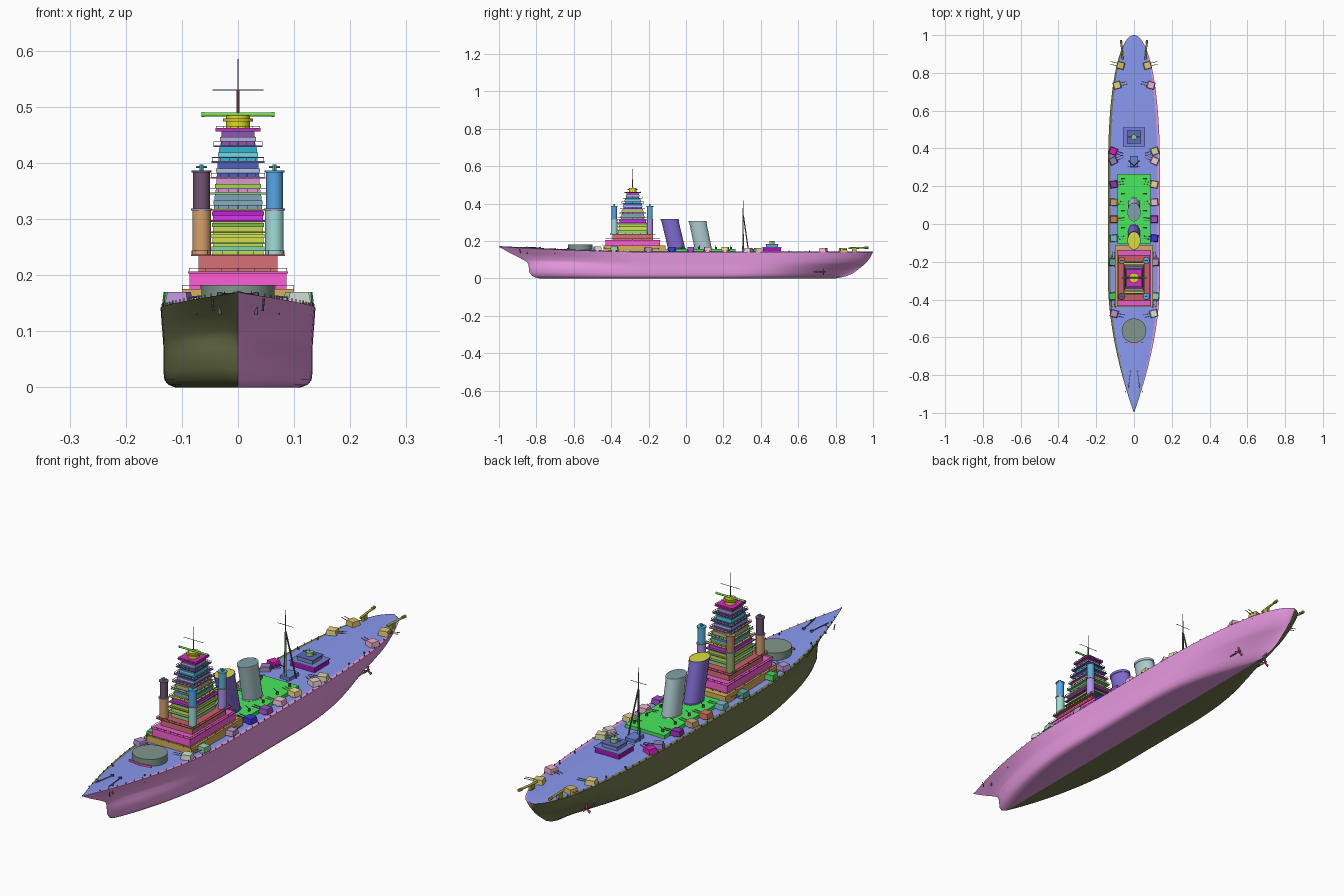
import bpy, bmesh, math
from mathutils import Matrix, Vector

if "Cube" in bpy.data.objects:
    bpy.data.objects.remove(bpy.data.objects["Cube"])

# Part colours as they look under studio light
COLORS = {
    "hull_starboard": "AF73AA", "hull_port": "555B3C", "main_deck": "6672B4", "barbette": "5F7069",
    "breakwater": "C8468C", "midship_platform": "37AF46", "base_house": "A08246", "lower_house": "C846A0",
    "lower_house_roof": "B04696", "middle_house": "A0555A", "middle_house_roof": "964650",
    "top_platform": "AA1E96", "director": "AAA51E", "director_roof": "A09628", "range_finder": "5AA53C",
    "range_finder_end": "5AA53C", "foremast": "7D465A", "foremast_top": "503C46", "front_funnel": "5F509B",
    "rear_funnel": "82989B", "front_funnel_cap": "A5A52D", "rear_funnel_cap": "5F7882", "aft_house": "82148C",
    "aft_house_roof": "5A5FA0", "aft_upper_house": "5F6E96", "aft_upper_roof": "46508C",
    "aft_director": "6E9B64", "aft_range_finder": "64A064", "mainmast": "508246", "mast_leg": "464B46",
    "mast_house": "5064A0", "corner_tower_ring": "7D7396", "corner_director": "3C96A0",
    "corner_range_finder": "46A0A0", "stern_tubes": "828232", "light_guns": "3C5046", "propeller": "A03C6E",
    "rail_posts": "463C46", "bridge_rails": "6E5A69", "anchor_gear_and_bollards": "46505A", "rudder": "96648F"}


def paint(ob, code):
    mat = bpy.data.materials.get(code) or bpy.data.materials.new(code)
    rgb = [min(1, int(code[i:i + 2], 16) / 255 * 1.33) ** 2.2 for i in (0, 2, 4)]
    mat.diffuse_color = (*rgb, 1)
    mat.use_nodes = True
    mat.node_tree.nodes["Principled BSDF"].inputs["Base Color"].default_value = mat.diffuse_color
    ob.data.materials.append(mat)


def finish(name, bm, smooth=False, color=None):
    bmesh.ops.remove_doubles(bm, verts=bm.verts, dist=1e-5)
    bmesh.ops.recalc_face_normals(bm, faces=bm.faces)
    me = bpy.data.meshes.new(name)
    bm.to_mesh(me)
    bm.free()
    if smooth:
        me.shade_smooth()
        me.set_sharp_from_angle(angle=math.radians(35))
    ob = bpy.data.objects.new(name, me)
    bpy.context.collection.objects.link(ob)
    paint(ob, color or COLORS.get(name, "5A555F"))
    return ob


def add_box(bm, c, z0, z1, h0, h1=None):
    """Box or frustum: centre (x, y), half sizes below and above."""
    r = [[bm.verts.new((c[0] + sx * h[0], c[1] + sy * h[1], z))
          for sx, sy in ((-1, -1), (1, -1), (1, 1), (-1, 1))] for z, h in ((z0, h0), (z1, h1 or h0))]
    bm.faces.new(r[0][::-1])
    bm.faces.new(r[1])
    for i in range(4):
        bm.faces.new((r[0][i], r[0][i - 3], r[1][i - 3], r[1][i]))
    return r[0] + r[1]


def add_tube(bm, a, b, r, r2=None, n=12):
    a, b = Vector(a), Vector(b)
    d = b - a
    m = Matrix.Translation((a + b) / 2) @ d.to_track_quat('Z', 'Y').to_matrix().to_4x4()
    bmesh.ops.create_cone(bm, cap_ends=True, segments=n, radius1=r,
                          radius2=r if r2 is None else r2, depth=d.length, matrix=m)


def box(name, *args, color=None):
    bm = bmesh.new()
    add_box(bm, *args)
    return finish(name, bm, color=color)


def tube(name, a, b, r, r2=None, n=24, color=None):
    bm = bmesh.new()
    add_tube(bm, a, b, r, r2, n)
    return finish(name, bm, True, color)


def deck_z(y):
    return 0.141 + 0.028 * max(0, (-y - 0.2) / 0.8) ** 1.5


def half_width(s, w=.138, be=1, se=.5):
    if s < -0.3:
        return w * max(0, 1 - ((-s - 0.3) / 0.7) ** 1.8) ** be
    return w * max(0, 1 - (max(0, s - 0.2) / 0.8) ** 2.6) ** se


# Hull waterlines: height fraction, bow y, stern y, half beam, bow and stern fullness
LEVELS = [(0, -.78, .80, .112, 1.0, 1.6), (.03, -.805, .825, .124, .9, 1.6),
          (.09, -.825, .86, .131, .85, 1.6), (.2, -.838, .895, .133, .8, 1.5),
          (.42, -.842, .935, .133, .8, 1.1), (.52, -.85, .952, .133, .95, .85),
          (.62, -.88, .967, .134, 1.1, .7), (.8, -.94, .986, .136, 1.1, .58), (1, -1, 1, .138, 1, .5)]
parts = {"hull_port": [], "hull_starboard": [], "main_deck": []}
for i in range(73):
    s = -math.cos(math.pi * i / 72)
    side = [(0, -.78 * (1 - s) / 2 + .8 * (1 + s) / 2, 0)]
    for t, y0, y1, w, be, se in LEVELS:
        side.append((half_width(s, w, be, se), (y0 + y1) / 2 + s * (y1 - y0) / 2, t * deck_z(s)))
    x, y, z = side[-1]
    deck = [(x * k, y, z + (1 - k * k) * .004) for k in (-.9, -.5, 0, .5, .9)]
    parts["main_deck"].append(deck)
    parts["hull_starboard"].append(side + deck[-1:])
    parts["hull_port"].append([(-a, b, c) for a, b, c in side + deck[-1:]])
for name, cols in parts.items():
    bm = bmesh.new()
    vs = [[bm.verts.new(p) for p in c] for c in cols]
    for p, c in zip(vs, vs[1:]):
        for k in range(len(c) - 1):
            bm.faces.new((p[k], c[k], c[k + 1], p[k + 1]))
    finish(name, bm, True)

# Deck edge rail posts, anchor gear, bollards, breakwater and barbette
rail, gear, brk = bmesh.new(), bmesh.new(), bmesh.new()
for sx in (-1, 1):
    for i in range(48):
        y = -.92 + i * .039
        add_box(rail, (sx * (half_width(y) - .003), y), deck_z(y) - .002, deck_z(y) + .006, (.001, .001))
    add_tube(gear, (sx * .018, -.78, .164), (sx * .03, -.87, .167), .002, n=6)
    add_tube(gear, (sx * .018, -.78, .155), (sx * .018, -.78, .168), .006)
    add_tube(gear, (sx * .044, -.885, .136), (sx * .046, -.89, .158), .002, n=6)
    for y in (-.85, -.7, .55, .66, .9):
        x = sx * (half_width(y) - .016)
        add_tube(gear, (x, y, .13), (x, y, deck_z(y) + .008), .003)
    v = add_box(brk, (sx * .025, -.635), .145, .163, (.026, .002))
    bmesh.ops.rotate(brk, verts=v, cent=(0, -.64, 0), matrix=Matrix.Rotation(sx * .2, 3, 'Z'))
finish("rail_posts", rail)
finish("anchor_gear_and_bollards", gear)
finish("breakwater", brk)
tube("barbette", (0, -.565, .14), (0, -.565, .182), .065, n=48)

# Bridge base houses and midship platform
CY = -.285
box("midship_platform", (0, .08), .13, .158, (.088, .185))
box("base_house", (0, -.275), .135, .175, (.1, .165))
for nm, z0, z1, hx, hy in (("lower_house", .175, .204, .086, .145), ("lower_house_roof", .203, .206, .089, .148),
                           ("middle_house", .205, .235, .07, .108), ("middle_house_roof", .234, .237, .084, .122)):
    box(nm, (0, CY), z0, z1, (hx, hy))

# Stacked bridge tiers: bottom, top, half x, half y, wall / roof / window colours
TIERS = [(.236, .258, .048, .08, "8CA03C", "648C64", "5AA082"), (.258, .278, .048, .078, "96A532", "50783C", "A0AA46"),
         (.278, .298, .047, .077, "919B3C", "78328C", "5A8C3C"), (.298, .318, .047, .075, "A028AA", "96A03C", "8C1EA0"),
         (.318, .347, .045, .065, "5A7887", "64A050", "64828C"), (.347, .375, .042, .06, "A06E96", "8C5A78", "78A03C"),
         (.375, .403, .04, .053, "3C468C", "5A5082", "8291A0"), (.403, .431, .037, .045, "28829A", "4B466E", "5AA0AA"),
         (.431, .459, .033, .037, "644182", "6E3C78", "8C82A0")]
for z0, z1, hx, hy, wall, roof, glass in TIERS:
    box("bridge_tier", (0, CY), z0, z1, (hx - .002, hy - .003), (hx - .004, hy - .005), color=wall)
    box("bridge_roof", (0, CY), z1 - .003, z1, (hx + .007, hy + .007), color=roof)
    box("bridge_windows", (0, CY), z0 + .008, z0 + .015, (hx - .001, hy - .001), color=glass)
rails = bmesh.new()
for z, hx, hy in [(.175, .099, .16), (.206, .087, .146), (.237, .082, .12)] + [
        (t[1], t[2] + .006, t[3] + .006) for t in TIERS[3:]]:
    for sg in (-1, 1):
        add_box(rails, (0, CY + sg * hy), z + .006, z + .007, (hx, .0005))
        add_box(rails, (sg * hx, CY), z + .006, z + .007, (.0005, hy))
        for k in range(-3, 4):
            add_box(rails, (k / 3 * hx, CY + sg * hy), z, z + .007, (.0005, .0005))
            add_box(rails, (sg * hx, CY + k / 3 * hy), z, z + .007, (.0005, .0005))
finish("bridge_rails", rails)

# Main director, range finder and foremast
box("top_platform", (0, CY), .459, .462, (.04, .045))
tube("director", (0, CY, .46), (0, CY, .484), .021, n=32)
tube("director_roof", (0, CY, .474), (0, CY, .479), .027)
tube("range_finder", (-.065, CY, .486), (.065, CY, .486), .0038)
for sx in (-1, 1):
    tube("range_finder_end", (sx * .06, CY, .486), (sx * .065, CY, .486), .0045)
tube("foremast", (0, CY, .48), (0, CY, .53), .0025, n=10)
tube("foremast_top", (0, CY, .53), (0, CY, .585), .001, n=8)
tube("fore_yard", (-.045, CY, .53), (.045, CY, .53), .001, n=8)

# Four corner towers with small directors
for sx, y, low, up in ((-1, -.383, "A07850", "554155"), (1, -.383, "78A5A0", "417DAF"),
                       (-1, -.193, "6E7D50", "8C5F4B"), (1, -.193, "826EB4", "4682A5")):
    x = sx * .065
    tube("corner_tower_lower", (x, y, .235), (x, y, .316), .0165, color=low)
    tube("corner_tower_ring", (x, y, .315), (x, y, .319), .019)
    tube("corner_tower_upper", (x, y, .318), (x, y, .385), .0148, color=up)
    tube("corner_tower_cap", (x, y, .383), (x, y, .386), .018, color=up)
    tube("corner_director", (x, y, .385), (x, y, .397), .004, n=10)
    tube("corner_range_finder", (x - .01, y, .393), (x + .01, y, .393), .0018, n=8)

# Raked oval funnels with recessed caps
for nm, yb, yt, zt in (("front_funnel", -.048, -.088, .318), ("rear_funnel", .094, .062, .306)):
    for name, rings in ((nm, ((0, 1.08), (.06, 1.08), (.07, 1), (.93, 1), (.935, 1.05), (1, 1.05), (1, .97), (.98, .97))),
                        (nm + "_cap", ((.98, 1), (.998, 1)))):
        bm, prev = bmesh.new(), None
        for f, k in rings:
            ring = [bm.verts.new((.033 * k * math.cos(a), yb + (yt - yb) * f + .046 * k * math.sin(a),
                                  .15 + (zt - .15) * f)) for a in (math.pi * i / 18 for i in range(36))]
            for i in range(36 if prev else 0):
                bm.faces.new((prev[i], prev[i - 1], ring[i - 1], ring[i]))
            prev = ring
        bm.faces.new(prev)
        finish(name, bm, True)

# Tripod mainmast
tube("mainmast", (0, .305, .14), (0, .305, .34), .0045, .003)
tube("mainmast_top", (0, .305, .34), (0, .305, .425), .002, .001, n=10)
for sx in (-1, 1):
    tube("mast_leg", (sx * .028, .335, .14), (0, .307, .335), .003, n=10)
tube("main_yard", (-.035, .305, .365), (.035, .305, .365), .001, n=8)
box("mast_house", (0, .33), .14, .158, (.022, .03))

# Aft control house
for nm, z0, z1, hx, hy in (("aft_house", .135, .165, .054, .047), ("aft_house_roof", .164, .167, .058, .051),
                           ("aft_upper_house", .167, .182, .034, .031), ("aft_upper_roof", .181, .184, .038, .035)):
    box(nm, (0, .46), z0, z1, (hx, hy))
tube("aft_director", (0, .46, .184), (0, .46, .199), .014)
tube("aft_range_finder", (-.028, .46, .195), (.028, .46, .195), .0025, n=10)
tube("aft_antenna", (0, .46, .199), (0, .46, .212), .001, n=8)

# Twin gun houses on both sides: x, y, base z, heading, port and starboard colours
GUNS = [(.105, .21, .143, 80, "6E2882", "AFA56E"), (.105, .115, .143, 95, "96785A", "B48CA0"),
        (.105, .025, .143, 90, "A05A46", "783C96"), (.105, -.075, .143, 85, "5A8C96", "2D2DA0"),
        (.108, .385, .138, 110, "A01E8C", "A0A078"), (.108, .335, .138, 65, "6E5F8C", "B09BA0"),
        (.112, -.2, .143, 5, "4B7D78", "8C6E96"), (.114, -.385, .146, 175, "3C9646", "6E9B82"),
        (.103, -.475, .146, 105, "8C6EA0", "A0AAA0"), (.088, .735, .138, 75, "AA9B64", "B4829B"),
        (.073, .84, .138, -75, "A08C4B", "A5965A")]
for gx, gy, gz, deg, port, star in GUNS:
    for sx in (-1, 1):
        bm = bmesh.new()
        add_box(bm, (0, -.002), .004, .024, (.019, .021), (.017, .017))
        add_tube(bm, (0, 0, -.006), (0, 0, .006), .016, n=20)
        for bx in (-.007, .007):
            add_tube(bm, (bx, .01, .014), (bx, .054, .017), .0018, .0014, n=8)
        ob = finish("gun_house", bm, color=port if sx < 0 else star)
        ob.location = (sx * gx, gy, gz)
        ob.rotation_euler.z = sx * math.radians(deg)

# Light guns on the midship platform, stern tubes, shafts, propellers and rudder
guns, tubes, shafts, props = (bmesh.new() for _ in range(4))
for sx in (-1, 1):
    for y in (.24, .16, .07, -.02):
        x = sx * .064
        add_tube(guns, (x, y, .157), (x, y, .168), .005)
        add_tube(guns, (x, y, .167), (x - sx * .016, y, .176), .0015, n=6)
    add_tube(tubes, (sx * .06, .87, .162), (sx * .068, .965, .164), .0045)
    add_tube(tubes, (sx * .067, .955, .164), (sx * .069, .975, .164), .006, n=8)
    add_box(tubes, (sx * .063, .9), .136, .162, (.006, .012))
    add_tube(shafts, (sx * .068, .66, .037), (sx * .068, .745, .034), .0028, n=10)
    for k in range(3):
        v = add_box(props, (sx * .068, .735), .036, .053, (.003, .001), (.006, .0015))
        bmesh.ops.rotate(props, verts=v, cent=(sx * .068, .735, .034), matrix=Matrix.Rotation(k * 2.0944, 3, 'Y'))
for nm, bm in (("light_guns", guns), ("stern_tubes", tubes), ("propeller_shafts", shafts), ("propeller", props)):
    finish(nm, bm)
box("rudder", (0, .8), .006, .05, (.004, .03), (.005, .04))
